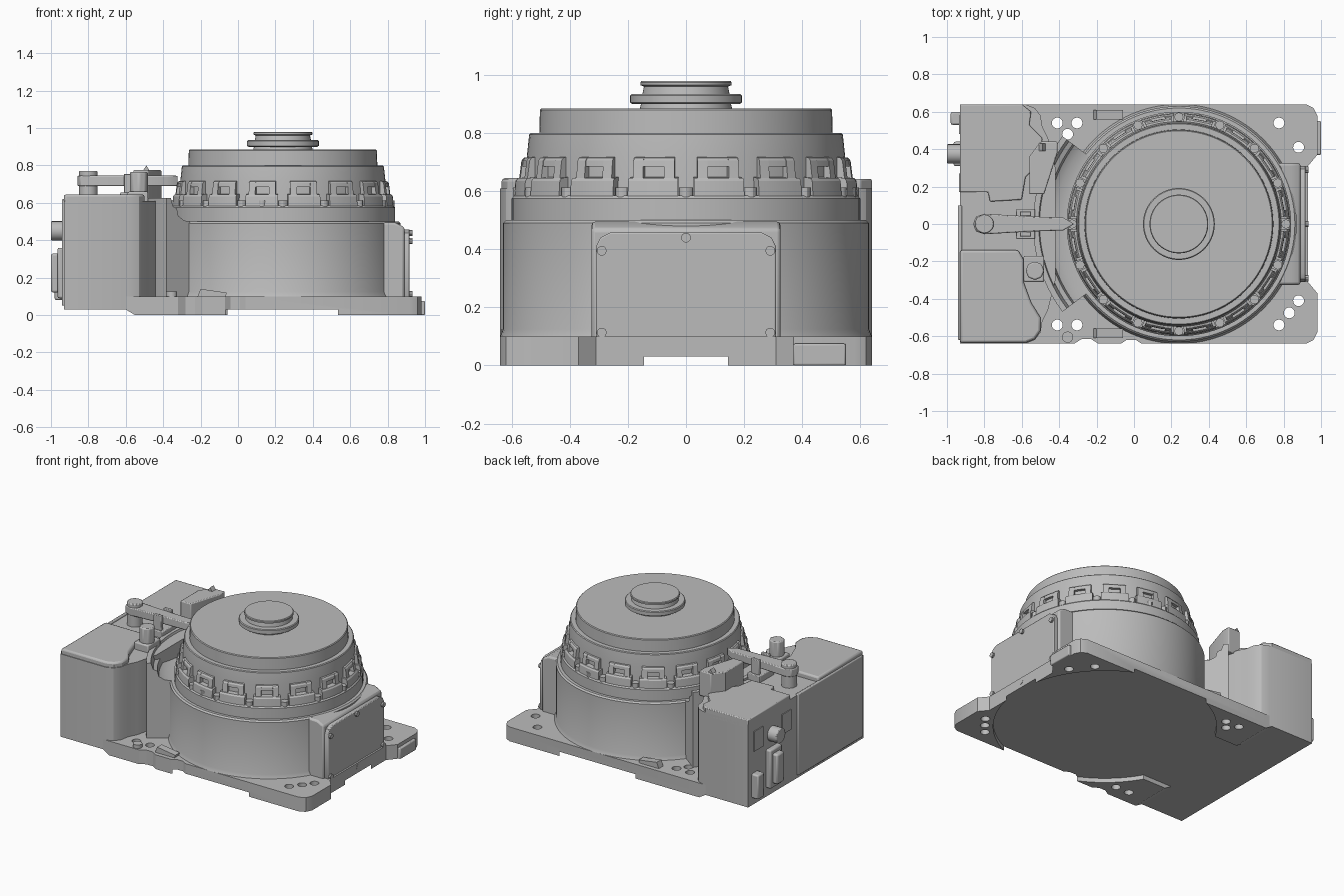
import bpy, bmesh, math
from mathutils import Vector

CX = 0.24  # axis of the round body
grey = bpy.data.materials.new("light_grey")
grey.diffuse_color = (0.5, 0.5, 0.5, 1)


def finish(name, bm, bevel=0, segs=2):
    bmesh.ops.remove_doubles(bm, verts=bm.verts, dist=1e-5)
    bmesh.ops.recalc_face_normals(bm, faces=bm.faces)
    me = bpy.data.meshes.new(name)
    bm.to_mesh(me)
    bm.free()
    ob = bpy.data.objects.new(name, me)
    bpy.context.collection.objects.link(ob)
    me.materials.append(grey)
    if bevel:
        m = ob.modifiers.new("bevel", 'BEVEL')
        m.width, m.segments, m.limit_method = bevel, segs, 'ANGLE'
        m.angle_limit = math.radians(40)
    return ob


def prism(name, pts, a, b, axis='z', bevel=0):
    """Extrude an outline along z (x, y points), x (y, z points) or y (x, z points)."""
    place = {'z': lambda p, h: (p[0], p[1], h),
             'x': lambda p, h: (h, p[0], p[1]),
             'y': lambda p, h: (p[0], h, p[1])}[axis]
    bm = bmesh.new()
    lo = [bm.verts.new(place(p, a)) for p in pts]
    hi = [bm.verts.new(place(p, b)) for p in pts]
    bm.faces.new(lo)
    bm.faces.new(hi)
    for i in range(len(pts)):
        j = (i + 1) % len(pts)
        bm.faces.new((lo[i], lo[j], hi[j], hi[i]))
    return finish(name, bm, bevel)


def box(name, x0, x1, y0, y1, z0, z1, bevel=0):
    return prism(name, [(x0, y0), (x1, y0), (x1, y1), (x0, y1)], z0, z1, 'z', bevel)


def disc(name, u, v, r, a, b, axis='z', n=20, bevel=0):
    pts = [(u + r * math.cos(i * math.tau / n), v + r * math.sin(i * math.tau / n)) for i in range(n)]
    return prism(name, pts, a, b, axis, bevel)


def lathe(name, prof, spans=None, n=96, bevel=0):
    """Revolve (r, z) points about the body axis; spans are closed sectors in degrees."""
    bm = bmesh.new()
    for a0, a1 in spans or [(0, 360)]:
        k = max(2, round(n * (a1 - a0) / 360))
        rings = []
        for i in range(k + 1):
            t = math.radians(a0 + (a1 - a0) * i / k)
            rings.append([bm.verts.new((CX + r * math.cos(t), r * math.sin(t), z)) for r, z in prof])
        m = len(prof)
        for A, B in zip(rings, rings[1:]):
            for j in range(m if spans else m - 1):
                q = (j + 1) % m
                bm.faces.new((A[j], A[q], B[q], B[j]))
        if spans:
            bm.faces.new(rings[0])
            bm.faces.new(rings[-1])
    return finish(name, bm, bevel)


def cut(ob, cutters):
    for c in cutters:
        m = ob.modifiers.new("cut", 'BOOLEAN')
        m.operation, m.solver, m.object = 'DIFFERENCE', 'EXACT', c
        bpy.context.view_layer.objects.active = ob
        bpy.ops.object.modifier_apply(modifier=m.name)
        bpy.data.objects.remove(c)


# foot plate: corner pads, end notch, bolt holes
right = [(0.92, -0.64), (0.96, -0.62), (0.98, -0.58), (0.98, -0.37), (0.93, -0.31)]
front = [(-0.60, -0.64), (-0.32, -0.64), (-0.28, -0.615), (-0.23, -0.615), (-0.19, -0.64),
         (-0.07, -0.64), (-0.04, -0.62), (0.01, -0.62), (0.04, -0.64)]
plate = prism("foot_plate", front + right + [(x, -y) for x, y in reversed(right)] + [(-0.60, 0.64)], 0, 0.1)
holes = [(-0.41, 0.54), (-0.305, 0.54), (-0.355, 0.48), (0.775, 0.54), (0.88, 0.41),
         (0.88, -0.41), (0.83, -0.475), (0.775, -0.54), (-0.41, -0.54), (-0.305, -0.54)]
cut(plate, [disc("round_recess", CX, 0, 0.705, -0.1, 0.03, n=96),
            box("rear_recess", -0.7, CX, -0.35, 0.35, -0.1, 0.03),
            prism("rear_slope", [(-0.7, -0.1), (-0.55, -0.1), (-0.55, 0.0), (-0.6, 0.03), (-0.7, 0.03)], -1, 1, 'y')]
    + [disc("hole", x, y, 0.029, -0.1, 0.2) for x, y in holes])
for s in (-1, 1):
    prism("plate_gusset", [(-0.22, 0.09), (-0.08, 0.05), (-0.06, 0.12), (-0.2, 0.14)], s * 0.56, s * 0.61, 'y')
box("foot_side_pad", 0.97, 1.0, 0.37, 0.55, 0, 0.075, 0.006)
disc("plate_plug", -0.355, -0.605, 0.03, 0.09, 0.125)

# round body, flange, stepped rotating head
lathe("body_cylinder", [(0, 0.03), (0.62, 0.03), (0.64, 0.1), (0.63, 0.125), (0.63, 0.49), (0.62, 0.5), (0, 0.5)])
lathe("body_flange", [(0, 0.49), (0.6, 0.49), (0.6, 0.575), (0.59, 0.585), (0, 0.585)])
lathe("head", [(0, 0.57), (0.55, 0.57), (0.548, 0.72), (0.54, 0.795), (0.535, 0.8), (0.505, 0.8),
               (0.503, 0.88), (0.498, 0.885), (0, 0.885)])
lathe("hub", [(0, 0.87), (0.16, 0.88), (0.155, 0.9), (0.185, 0.9), (0.192, 0.905), (0.192, 0.93),
              (0.187, 0.935), (0.15, 0.935), (0.145, 0.96), (0.157, 0.965), (0.157, 0.975),
              (0.153, 0.98), (0, 0.98)], n=64)

# castellated clamp ring: base, posts and lips between the bolts
mid = [11.25 + 22.5 * k for k in range(16)]
lathe("clamp_base", [(0.53, 0.58), (0.592, 0.58), (0.588, 0.635), (0.58, 0.645), (0.53, 0.65)],
      [(a - 8.6, a + 8.6) for a in mid], n=120)
lathe("clamp_posts", [(0.53, 0.6), (0.585, 0.6), (0.575, 0.65), (0.568, 0.705), (0.56, 0.715), (0.53, 0.72)],
      [(a + s - 1.8, a + s + 1.8) for a in mid for s in (-5.5, 5.5)], n=120)
lathe("clamp_lips", [(0.53, 0.685), (0.568, 0.685), (0.566, 0.705), (0.558, 0.715), (0.53, 0.72)],
      [(a - 5, a + 5) for a in mid], n=120)
for a in [22.5 * k for k in range(16)] + [79, 259]:
    t = math.radians(a)
    disc("ring_bolt", CX + 0.572 * math.cos(t), 0.572 * math.sin(t), 0.024, 0.57, 0.612, n=12)

# end housing with bolted cover
prism("end_housing", [(0.5, 0.05), (0.89, 0.05), (0.89, 0.47), (0.84, 0.495), (0.5, 0.5)], -0.325, 0.325, 'y', 0.012)
cover = [(-0.27, 0.05), (0.27, 0.05), (0.295, 0.062), (0.31, 0.09), (0.31, 0.41), (0.295, 0.44), (0.26, 0.458),
         (-0.26, 0.458), (-0.295, 0.44), (-0.31, 0.41), (-0.31, 0.09), (-0.295, 0.062)]
prism("end_cover", cover, 0.88, 0.918, 'x', 0.005)
for y, z in [(s * 0.29, h) for s in (-1, 1) for h in (0.113, 0.395)] + [(0, 0.44), (0, 0.07)]:
    disc("cover_screw", y, z, 0.017, 0.91, 0.932, 'x', 10)

# rear cabinet and the arched shoulder joining it to the body
side = [(-0.93, -0.64), (-0.58, -0.64), (-0.53, -0.62), (-0.50, -0.58), (-0.49, -0.52), (-0.46, -0.46), (-0.42, -0.3)]
prism("cabinet", side + [(x, -y) for x, y in reversed(side)], 0.03, 0.61)
lathe("shoulder", [(0.6, 0.05), (0.78, 0.05), (0.78, 0.625), (0.75, 0.625), (0.735, 0.58), (0.71, 0.57),
                   (0.70, 0.53), (0.66, 0.505), (0.6, 0.5)], [(143, 217)])
prism("front_lobe", [(-0.93, -0.635), (-0.58, -0.635), (-0.53, -0.615), (-0.50, -0.57), (-0.50, -0.5),
                     (-0.55, -0.42), (-0.59, -0.31), (-0.59, -0.19), (-0.62, -0.14), (-0.93, -0.14)],
      0.58, 0.645, 'z', 0.012)
prism("rear_lobe", [(-0.93, 0.64), (-0.6, 0.64), (-0.55, 0.6), (-0.56, 0.53), (-0.49, 0.46), (-0.5, 0.33),
                    (-0.58, 0.25), (-0.6, 0.13), (-0.77, 0.12), (-0.78, 0.17), (-0.93, 0.17)],
      0.58, 0.642, 'z', 0.006)
prism("stop_block", [(-0.56, 0.16), (-0.48, 0.16), (-0.41, 0.38), (-0.41, 0.44), (-0.5, 0.44), (-0.56, 0.36)],
      0.6, 0.775, 'z', 0.006)
prism("stop_tooth", [(-0.51, 0.77), (-0.47, 0.77), (-0.49, 0.8)], 0.39, 0.43, 'y')
disc("cabinet_post", -0.53, -0.25, 0.05, 0.6, 0.765, n=8, bevel=0.008)
box("post_foot", -0.59, -0.48, -0.31, -0.17, 0.58, 0.66, 0.008)

# locking arm lying over the valley between the lobes
arm = [(-0.32, 0), (-0.38, -0.035), (-0.55, -0.04), (-0.8, -0.055), (-0.845, -0.04), (-0.86, 0)]
prism("lock_arm", arm + [(x, -y) for x, y in arm[-2:0:-1]], 0.69, 0.745, 'z', 0.006)
disc("arm_pivot", -0.8, 0, 0.05, 0.6, 0.77, bevel=0.006)
box("arm_bracket", -0.63, -0.53, -0.08, 0.08, 0.6, 0.655, 0.005)
for y in (-0.055, 0.055):
    box("bracket_cheek", -0.61, -0.55, y - 0.012, y + 0.012, 0.64, 0.755, 0.004)

# connectors and panels on the rear wall
box("rear_panel", -0.942, -0.92, -0.62, 0.1, 0.05, 0.62, 0.006)
box("connector_small", -0.98, -0.92, 0.53, 0.6, 0.08, 0.25, 0.01)
box("connector_large", -0.965, -0.92, 0.31, 0.44, 0.09, 0.36, 0.01)
box("connector_cap", -1.0, -0.95, 0.335, 0.415, 0.12, 0.33, 0.012)
disc("round_socket", 0.375, 0.45, 0.052, -1.0, -0.92, 'x', 20, 0.006)
for y in (0.22, 0.53):
    box("socket_plate", -0.936, -0.92, y - 0.05, y + 0.05, 0.4, 0.54)

# smooth shading with sharp edges kept
bpy.ops.object.select_all(action='DESELECT')
for ob in bpy.data.objects:
    ob.select_set(True)
bpy.context.view_layer.objects.active = plate
bpy.ops.object.shade_smooth_by_angle(angle=math.radians(30))
